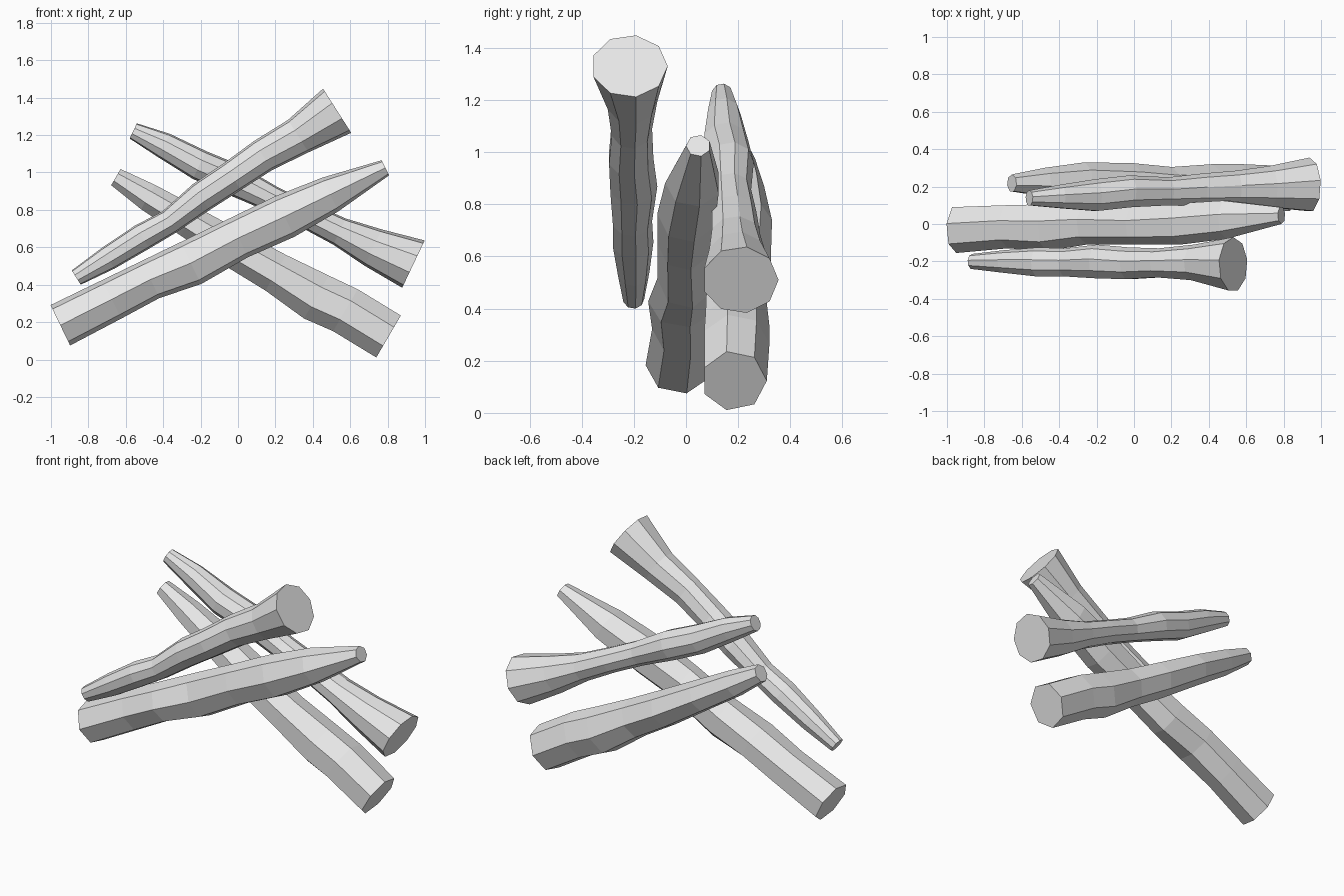
import bpy, bmesh
from math import cos, sin, tau
from mathutils import Vector

old = bpy.data.objects.get("Cube")
if old:
    bpy.data.objects.remove(old, do_unlink=True)

# One plain colour for all the timber
GREY = (0.8, 0.8, 0.8, 1.0)
timber = bpy.data.materials.new("plain_grey")
timber.use_nodes = True
timber.diffuse_color = GREY
shader = next(n for n in timber.node_tree.nodes if n.type == "BSDF_PRINCIPLED")
shader.inputs["Base Color"].default_value = GREY


def make_log(name, start, end, sides, facing, stations):
    """Loft a faceted log between two (x, z) points.

    Each station holds the percentage along the log, the lower and upper
    bulge off the axis, and the back-to-front extent, in hundredths.
    """
    start = Vector((start[0], 0, start[1]))
    end = Vector((end[0], 0, end[1]))
    axis = (end - start).normalized()
    upward = Vector((-axis.z, 0, axis.x))

    # Regular polygon, stretched so that it fills each station's extents
    polygon = [(facing * cos(tau * i / sides), sin(tau * i / sides))
               for i in range(sides)]
    left = min(p[0] for p in polygon)
    width = max(p[0] for p in polygon) - left
    low = min(p[1] for p in polygon)
    height = max(p[1] for p in polygon) - low

    bm = bmesh.new()
    rings = []
    for along, lower, upper, y_min, y_max in stations:
        centre = start.lerp(end, along / 100)
        ring = []
        for across, rise in polygon:
            y = y_min + (y_max - y_min) * (across - left) / width
            lift = lower + (upper - lower) * (rise - low) / height
            ring.append(bm.verts.new(centre + upward * lift / 100
                                     + Vector((0, y / 100, 0))))
        rings.append(ring)

    # Bark faces between neighbouring rings, then the two sawn ends
    for a, b in zip(rings, rings[1:]):
        for i in range(sides):
            j = (i + 1) % sides
            bm.faces.new((a[i], a[j], b[j], b[i]))
    bm.faces.new(rings[0])
    bm.faces.new(rings[-1])
    bmesh.ops.recalc_face_normals(bm, faces=bm.faces)

    mesh = bpy.data.meshes.new(name)
    bm.to_mesh(mesh)
    bm.free()
    mesh.materials.append(timber)
    log = bpy.data.objects.new(name, mesh)
    bpy.context.collection.objects.link(log)
    return log


# Front log, flaring towards its raised end
make_log("front_upper_log", (-0.865, 0.438), (0.53, 1.33), 9, 1, [
    (0, -4.5, 4.5, -24, -16),
    (12, -7, 6, -26, -14),
    (25, -8, 6.5, -28, -12.5),
    (35, -8.5, 5, -28, -13),
    (48, -8, 8.5, -29, -11),
    (60, -8, 9, -29.5, -12.5),
    (72, -8, 10.3, -28.5, -13),
    (85, -10.5, 10, -30, -11),
    (100, -14, 14, -35.5, -7),
])

# Long middle log, thick at its low end
make_log("middle_long_log", (-0.95, 0.183), (0.788, 1.025), 7, -1, [
    (0, -12, 12, -15.5, 9),
    (16, -11, 12, -13, 10),
    (28, -10, 12, -14.5, 10.5),
    (40, -13, 12, -11, 10),
    (55, -11, 12, -11, 9),
    (69, -12, 12, -11, 11),
    (83, -10, 10, -8, 12.5),
    (100, -4.5, 4.5, 0, 9),
])

# Back log, flaring towards its low end
make_log("back_upper_log", (-0.56, 1.222), (0.938, 0.51), 9, 1, [
    (0, -4.5, 4.5, 10, 18),
    (11, -7, 7, 8.5, 21),
    (24, -9.5, 7, 7, 24),
    (36, -9, 8, 9, 26),
    (50, -8, 6, 10, 25),
    (62, -8, 6, 10, 27),
    (74, -9, 6.5, 10, 28.5),
    (86, -12, 9.5, 9, 31),
    (100, -14, 14, 7, 35.5),
])

# Back log resting on the ground
make_log("back_lower_log", (-0.653, 0.975), (0.805, 0.123), 7, 1, [
    (0, -5, 5, 17.5, 26.5),
    (12, -8, 7, 15, 30),
    (27, -9.5, 8, 12, 33),
    (45, -11.5, 9, 9, 32.5),
    (59, -12, 10, 8, 30.5),
    (74, -14.5, 12, 7.5, 32),
    (84, -12.5, 13.5, 7, 32),
    (100, -13, 13, 7, 31),
])
